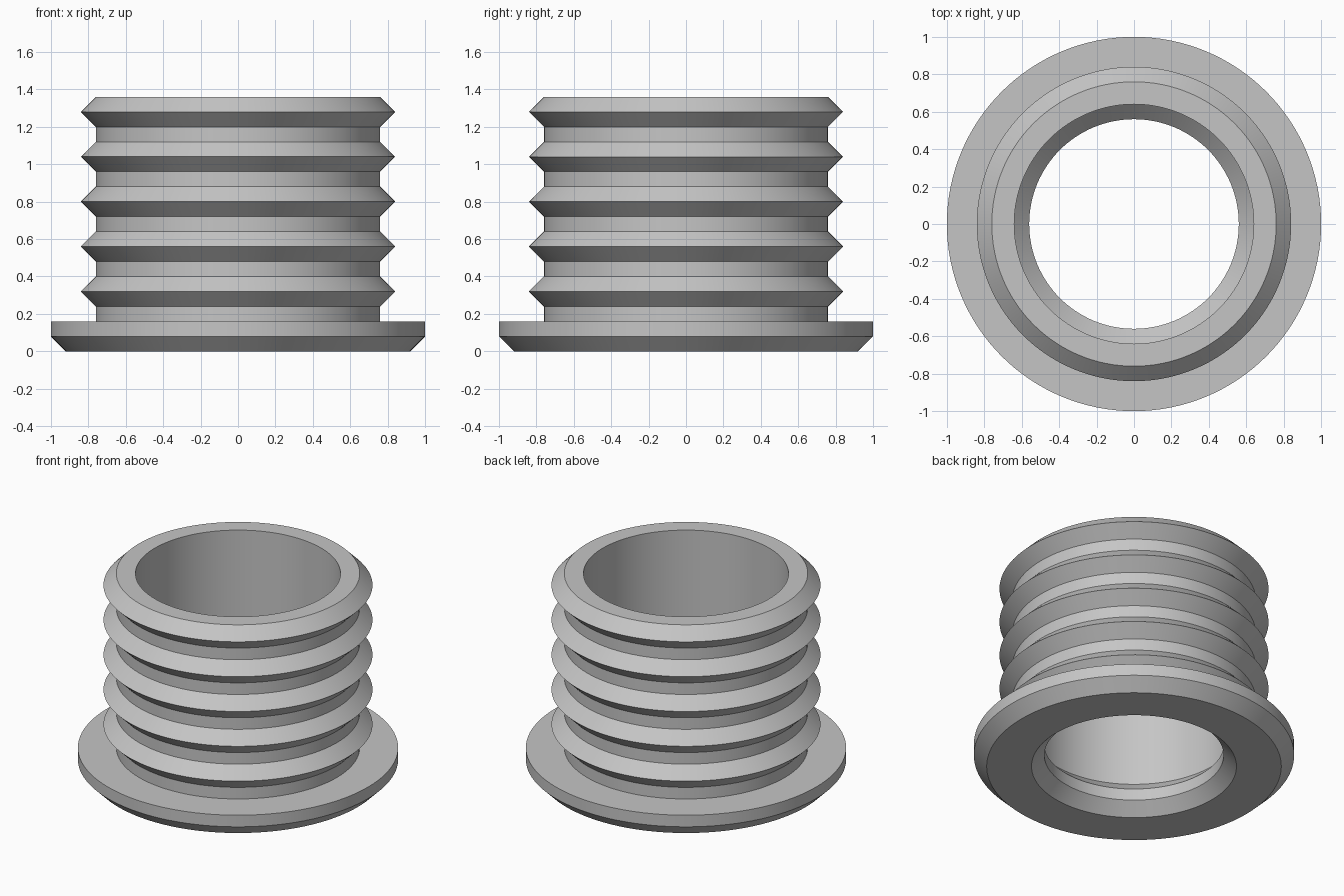
import bpy
import bmesh
from math import tau, radians
from mathutils import Matrix

cube = bpy.data.objects.get("Cube")
if cube:
    bpy.data.objects.remove(cube, do_unlink=True)

SEGMENTS = 128
STEP = 0.08        # chamfer and ridge unit
BORE = 0.64        # inner radius of the sleeve
WALL = 0.76        # outer radius of the sleeve
RIDGES = 5

grey = bpy.data.materials.new("plain grey")
grey.use_nodes = True
colour = (0.56, 0.56, 0.56, 1)
grey.diffuse_color = colour
grey.node_tree.nodes["Principled BSDF"].inputs["Base Color"].default_value = colour


def lathe(name, profile):
    """Spin a closed (radius, height) profile around the z axis."""
    bm = bmesh.new()
    rings = []
    for i in range(SEGMENTS):
        turn = Matrix.Rotation(tau * i / SEGMENTS, 3, "Z")
        rings.append([bm.verts.new(turn @ bm_point) for bm_point in
                      (Matrix.Identity(3) @ p for p in profile)])
    count = len(profile)
    for i in range(SEGMENTS):
        a, b = rings[i], rings[(i + 1) % SEGMENTS]
        for j in range(count):
            k = (j + 1) % count
            bm.faces.new((a[j], b[j], b[k], a[k]))
    bmesh.ops.recalc_face_normals(bm, faces=bm.faces)
    mesh = bpy.data.meshes.new(name)
    bm.to_mesh(mesh)
    bm.free()
    mesh.materials.append(grey)
    obj = bpy.data.objects.new(name, mesh)
    bpy.context.collection.objects.link(obj)
    bpy.ops.object.select_all(action="DESELECT")
    obj.select_set(True)
    bpy.context.view_layer.objects.active = obj
    bpy.ops.object.shade_smooth_by_angle(angle=radians(30))
    return obj


from mathutils import Vector

# Flange with chamfered rim
outline = [(1 - STEP, 0), (1, STEP), (1, 2 * STEP), (WALL, 2 * STEP)]

# Pointed ridges up the sleeve, separated by plain bands
for n in range(RIDGES):
    base = 3 * STEP * (n + 1)
    outline += [(WALL, base), (WALL + STEP, base + STEP), (WALL, base + 2 * STEP)]

# Bore with a narrow chamfered lip at the bottom
top = 3 * STEP * RIDGES + 2 * STEP
outline += [(BORE, top), (BORE, 3 * STEP), (BORE - STEP, 2 * STEP),
            (BORE - STEP, STEP), (BORE, 0)]

lathe("ridged_flanged_sleeve", [Vector((r, 0, z)) for r, z in outline])
